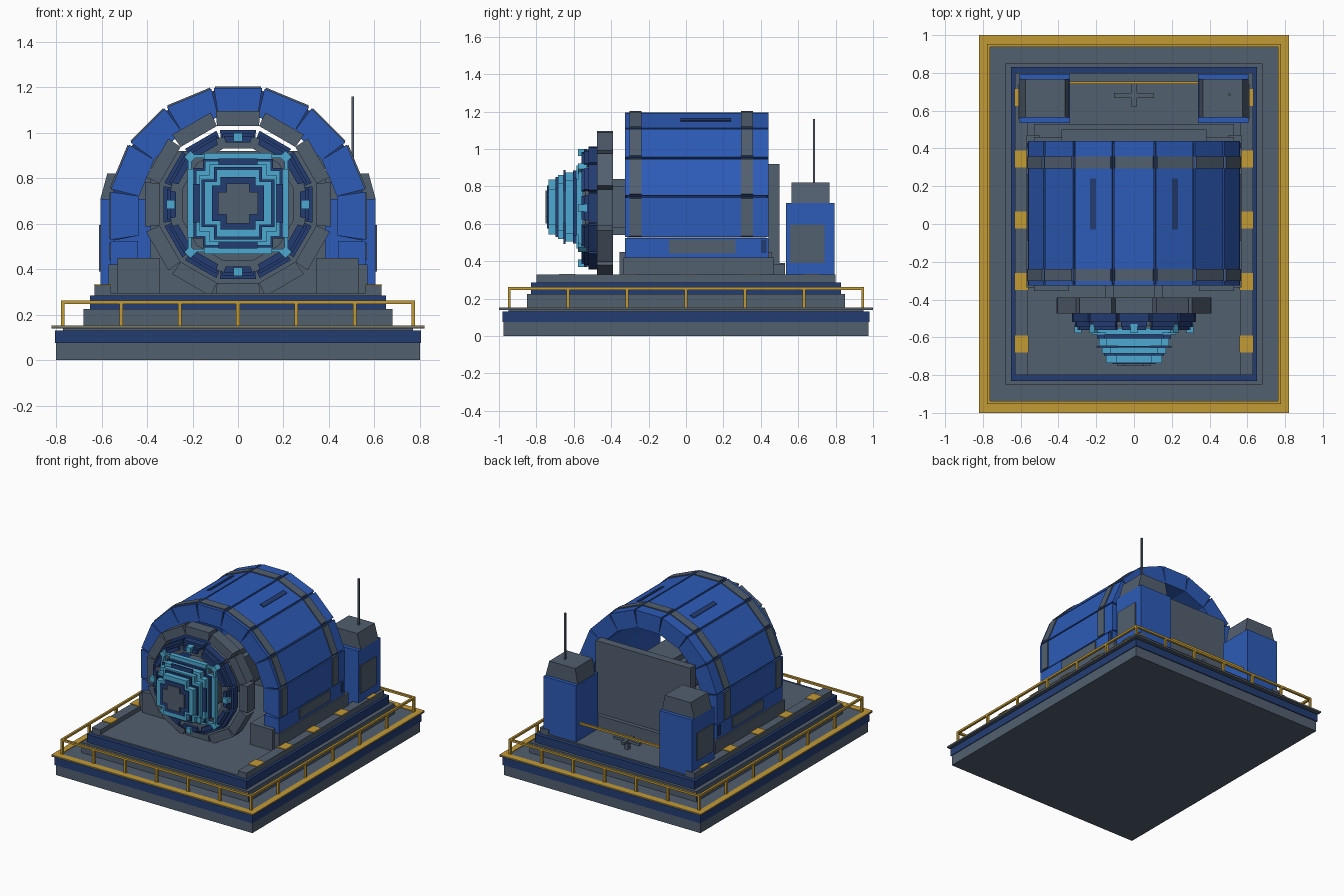
import bpy, bmesh, math

cube = bpy.data.objects.get("Cube")
if cube:
    bpy.data.objects.remove(cube, do_unlink=True)


def material(name, rgb):
    m = bpy.data.materials.new(name)
    m.use_nodes = True
    m.diffuse_color = (*rgb, 1)
    m.node_tree.nodes["Principled BSDF"].inputs["Base Color"].default_value = (*rgb, 1)
    return m


GREY = material("slate grey", (0.085, 0.115, 0.16))
BLUE = material("strong blue", (0.026, 0.105, 0.48))
NAVY = material("navy blue", (0.017, 0.046, 0.17))
CYAN = material("light blue", (0.075, 0.40, 0.64))
GOLD = material("safety yellow", (0.54, 0.32, 0.035))


def prism(name, pts, y0, y1, mat):
    """Extrude an (x, z) outline from y0 to y1."""
    bm = bmesh.new()
    face = bm.faces.new([bm.verts.new((x, y0, z)) for x, z in pts])
    ext = bmesh.ops.extrude_face_region(bm, geom=[face])
    for v in ext["geom"]:
        if isinstance(v, bmesh.types.BMVert):
            v.co.y = y1
    bmesh.ops.recalc_face_normals(bm, faces=bm.faces)
    me = bpy.data.meshes.new(name)
    bm.to_mesh(me)
    bm.free()
    me.materials.append(mat)
    ob = bpy.data.objects.new(name, me)
    bpy.context.collection.objects.link(ob)
    return ob


def box(name, x0, x1, y0, y1, z0, z1, mat):
    return prism(name, [(x0, z0), (x1, z0), (x1, z1), (x0, z1)], y0, y1, mat)


def slab(name, hx, hy, z0, z1, mat):
    return box(name, -hx, hx, -hy, hy, z0, z1, mat)


def segment(name, cz, r0, r1, deg, half, y0, y1, mat, gap0=0.0, gap1=0.0, width=None):
    """One flat ring segment; r0 and r1 are distances of its flats from the axis."""
    a, t = math.radians(deg), math.tan(math.radians(half))
    w0 = width if width else r0 * t - gap0
    w1 = width if width else r1 * t - gap1
    pts = [(r * math.sin(a) + s * math.cos(a), cz + r * math.cos(a) - s * math.sin(a))
           for r, s in ((r0, -w0), (r1, -w1), (r1, w1), (r0, w0))]
    return prism(name, pts, y0, y1, mat)


def cross(name, a, b, y0, y1, mat, cz=0.69):
    pts = [(-b, -a), (b, -a), (b, -b), (a, -b), (a, b), (b, b),
           (b, a), (-b, a), (-b, b), (-a, b), (-a, -b), (-b, -b)]
    return prism(name, [(x, z + cz) for x, z in pts], y0, y1, mat)


# Stepped platform
slab("base_slab", 0.80, 0.975, 0, 0.075, GREY)
slab("base_band", 0.805, 0.982, 0.075, 0.13, NAVY)
slab("ledge_core", 0.77, 0.95, 0.13, 0.14, GREY)
slab("ledge_plate", 0.82, 1.0, 0.14, 0.149, GREY)
slab("lower_tier", 0.68, 0.85, 0.149, 0.225, GREY)
slab("middle_tier", 0.65, 0.83, 0.225, 0.285, NAVY)
slab("deck", 0.62, 0.80, 0.285, 0.295, GREY)

# Painted ledge border
for s in (-1, 1):
    xs = sorted((s * 0.775, s * 0.82))
    box("ledge_border_side", *xs, -1, 1, 0.149, 0.153, GOLD)
    ys = sorted((s * 0.95, s * 1.0))
    box("ledge_border_end", -0.775, 0.775, *ys, 0.149, 0.153, GOLD)

# Guard rail
RX, RY, T = 0.77, 0.945, 0.008
for s in (-1, 1):
    box("rail_side", s * RX - T, s * RX + T, -RY - T, RY + T, 0.247, 0.262, GOLD)
    box("rail_end", -RX, RX, s * RY - T, s * RY + T, 0.247, 0.262, GOLD)
    for i in range(7):
        y, x = -RY + i * RY / 3, -RX + i * RX / 3
        box("rail_post_side", s * RX - T, s * RX + T, y - T, y + T, 0.149, 0.25, GOLD)
        if 0 < i < 6:
            box("rail_post_end", x - T, x + T, s * RY - T, s * RY + T, 0.149, 0.25, GOLD)

# Arched housing: navy core, separate blue panels, grey straps
CZ, H = 0.635, 11.25
for i in range(-4, 5):
    d = i * 22.5
    segment("housing_core", CZ, 0.45, 0.548, d, H, -0.315, 0.43, NAVY)
    segment("housing_panel", CZ, 0.435, 0.561, d, H, -0.325, 0.44, BLUE, 0, 0.006)
    for y in (-0.27, 0.325):
        segment("housing_strap", CZ, 0.54, 0.568, d, H, y - 0.032, y + 0.032, GREY, 0, 0.012)
for d in (-22.5, 22.5):
    segment("roof_slot", CZ, 0.555, 0.567, d, H, -0.03, 0.24, NAVY, width=0.016)

# Parts repeated on both sides
for s in (-1, 1):
    def side(name, x0, x1, *rest):
        return box(name, *sorted((s * x0, s * x1)), *rest)

    side("deck_curb", 0.56, 0.63, -0.80, 0.80, 0.285, 0.328, GREY)
    for y in (-0.635, -0.305, 0.02, 0.345, 0.67):
        side("warning_pad", 0.558, 0.633, y - 0.045, y + 0.045, 0.328, 0.333, GOLD)

    # Housing skirt and foot
    side("housing_skirt", 0.44, 0.56, -0.325, 0.44, 0.42, 0.525, BLUE)
    side("skirt_panel", 0.56, 0.567, -0.09, 0.265, 0.44, 0.515, GREY)
    side("skirt_latch", 0.56, 0.567, 0.40, 0.43, 0.445, 0.515, NAVY)
    side("foot", 0.345, 0.53, -0.355, 0.46, 0.29, 0.45, GREY)
    side("foot_outer", 0.50, 0.57, -0.335, 0.47, 0.29, 0.42, GREY)
    side("foot_heel", 0.36, 0.53, 0.46, 0.53, 0.29, 0.385, GREY)

    # Equipment cabinet with sloped cap
    side("cabinet", 0.34, 0.605, 0.535, 0.795, 0.285, 0.71, BLUE)
    side("cabinet_panel", 0.605, 0.611, 0.555, 0.74, 0.39, 0.595, GREY)
    prism("cabinet_cap", [(s * 0.345, 0.71), (s * 0.605, 0.71), (s * 0.575, 0.82), (s * 0.365, 0.82)],
          0.565, 0.768, GREY)

box("antenna", 0.499, 0.511, 0.679, 0.691, 0.81, 1.16, GREY)

# Rear wall, bar between cabinets and floor valve
box("rear_wall", -0.385, 0.385, 0.44, 0.50, 0.385, 0.92, GREY)
box("rear_wall_step", -0.385, 0.385, 0.44, 0.53, 0.29, 0.39, GREY)
box("rear_bar", -0.345, 0.345, 0.74, 0.755, 0.41, 0.425, GOLD)
box("valve_stem", -0.015, 0.015, 0.665, 0.695, 0.285, 0.36, GREY)
box("valve_arm_long", -0.105, 0.105, 0.667, 0.693, 0.345, 0.365, GREY)
box("valve_arm_short", -0.013, 0.013, 0.62, 0.74, 0.345, 0.366, GREY)

# Segmented rings at the front
RZ = 0.685
for i in range(12):
    d = i * 30
    segment("outer_ring", RZ, 0.345, 0.41, d, 15, -0.475, -0.39, GREY, 0, 0.012)
    segment("middle_ring", RZ, 0.27, 0.328, d, 15, -0.52, -0.47, NAVY, 0, 0.008)
    segment("middle_ring_face", RZ, 0.295, 0.312, d, 15, -0.545, -0.51, NAVY, 0.012, 0.016)
    segment("inner_ring", RZ, 0.245, 0.295, d, 15, -0.54, -0.48, GREY)
    segment("inner_ring_trim", RZ, 0.272, 0.30, d, 15, -0.56, -0.53, NAVY, 0.018, 0.018)
for i in range(8):
    segment("ring_light", RZ, 0.277, 0.315, i * 45, 8, -0.578, -0.53, CYAN, width=0.019)

# Stepped cross-shaped core on a shaft
cross("shaft", 0.15, 0.11, -0.56, 0.45, GREY)
LAYERS = [(0.222, 0.150, -0.585, CYAN), (0.195, 0.155, -0.605, NAVY), (0.185, 0.145, -0.645, CYAN),
          (0.198, 0.085, -0.655, NAVY), (0.170, 0.125, -0.685, CYAN), (0.160, 0.105, -0.697, NAVY),
          (0.148, 0.095, -0.735, CYAN), (0.115, 0.078, -0.742, NAVY), (0.088, 0.050, -0.752, GREY)]
back = -0.55
for a, b, front, mat in LAYERS:
    cross("core_layer", a, b, front, back, mat)
    back = front
# Corner brackets around the core
for sx in (-1, 1):
    for sz in (-1, 1):
        pts = [(0.15, 0.215), (0.22, 0.215), (0.22, 0.15), (0.205, 0.15), (0.205, 0.20), (0.15, 0.20)]
        prism("core_bracket", [(sx * x, 0.69 + sz * z) for x, z in pts], -0.575, -0.55, CYAN)
